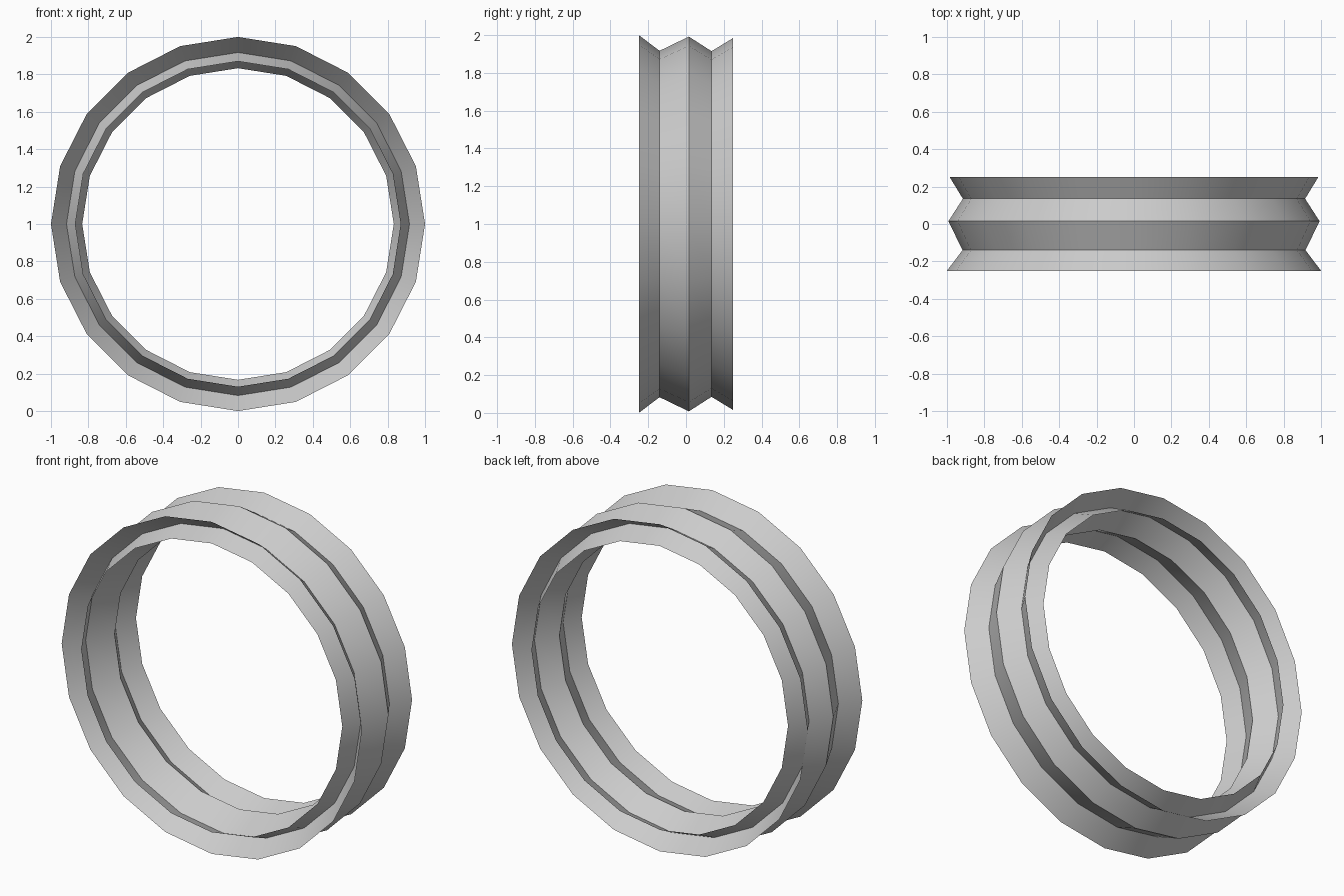
import bpy
import bmesh
from math import sin, cos, pi

cube = bpy.data.objects.get("Cube")
if cube:
    bpy.data.objects.remove(cube, do_unlink=True)

SIDES = 20

# Plain grey for the whole ring
grey = bpy.data.materials.new("light grey")
grey.use_nodes = True
colour = (0.6, 0.6, 0.6, 1)
grey.diffuse_color = colour
grey.node_tree.nodes["Principled BSDF"].inputs["Base Color"].default_value = colour


def lathe(name, profile, closed=False):
    """Turn a (y, radius) profile around the horizontal y axis."""
    bm = bmesh.new()
    rings = []
    for y, r in profile:
        angles = [2 * pi * k / SIDES for k in range(SIDES)]
        rings.append([bm.verts.new((r * sin(a), y, 1 + r * cos(a))) for a in angles])
    pairs = list(zip(rings, rings[1:]))
    if closed:
        pairs.append((rings[-1], rings[0]))
    for a, b in pairs:
        for k in range(SIDES):
            n = (k + 1) % SIDES
            bm.faces.new((a[k], b[k], b[n], a[n]))
    if closed:
        bmesh.ops.recalc_face_normals(bm, faces=bm.faces)
    mesh = bpy.data.meshes.new(name)
    bm.to_mesh(mesh)
    bm.free()
    mesh.materials.append(grey)
    obj = bpy.data.objects.new(name, mesh)
    bpy.context.collection.objects.link(obj)
    bpy.ops.object.select_all(action="DESELECT")
    obj.select_set(True)
    bpy.context.view_layer.objects.active = obj
    bpy.ops.object.shade_smooth_by_angle(angle=pi / 6)
    return obj


# Points where the thin flanges meet the hollow core
front_joint = (-0.14, 0.917)
rear_joint = (0.135, 0.915)

# Hollow diamond-section core
lathe("core_ring", [front_joint, (0.015, 0.992), rear_joint, (0.015, 0.833)], closed=True)

# Thin V-shaped flanges: wide outer lip and narrow inner lip
lathe("front_flange", [(-0.25, 1.0), front_joint, (-0.25, 0.87)])
lathe("rear_flange", [(0.25, 0.855), rear_joint, (0.25, 0.985)])
